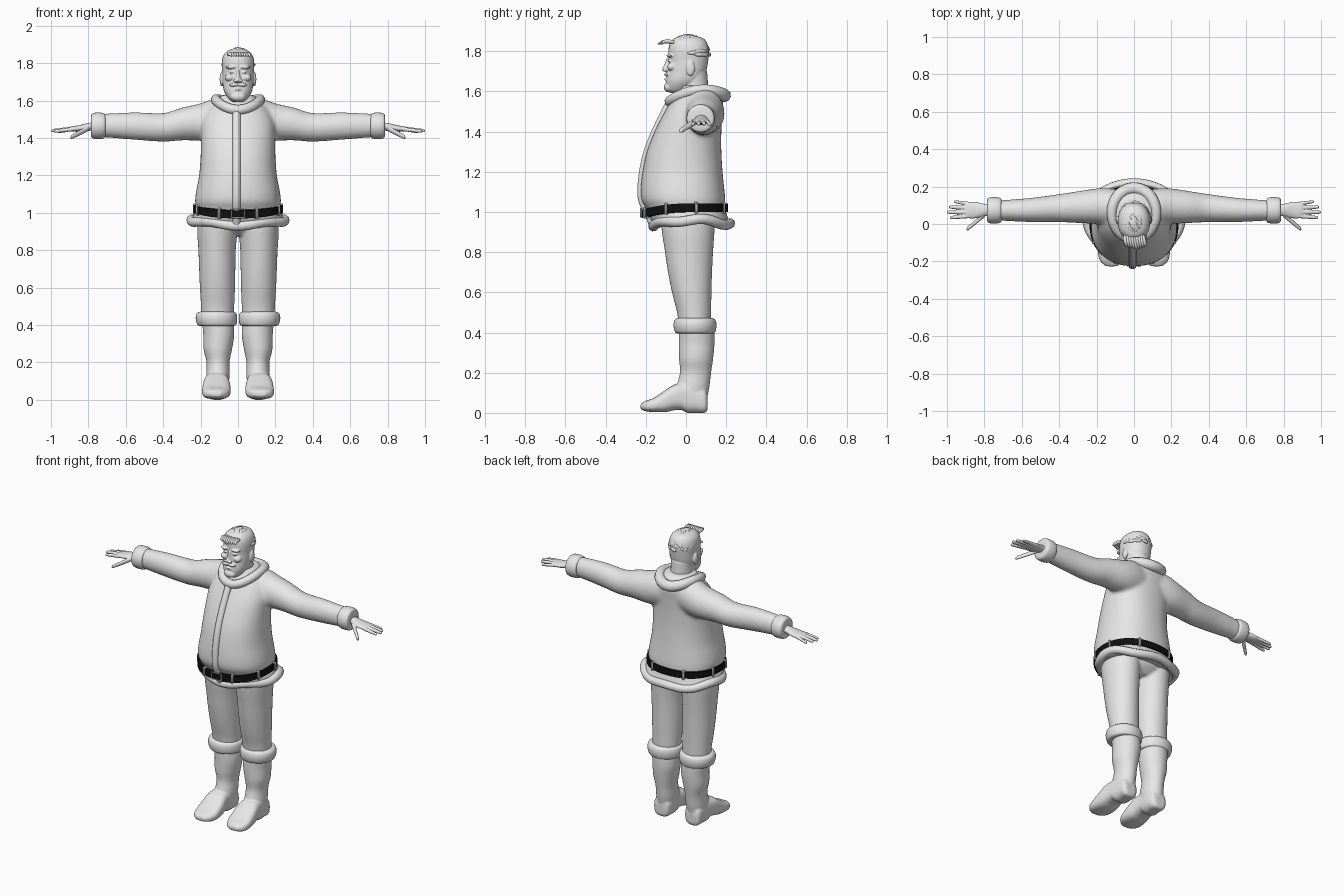
import bpy, bmesh, math, random
from mathutils import Vector, Matrix

if "Cube" in bpy.data.objects:
    bpy.data.objects.remove(bpy.data.objects["Cube"])


def material(name, value):
    mat = bpy.data.materials.new(name)
    mat.use_nodes = True
    mat.diffuse_color = (value, value, value, 1)
    mat.node_tree.nodes["Principled BSDF"].inputs["Base Color"].default_value = mat.diffuse_color
    return mat


GREY = material("light grey", 0.8)
BLACK = material("belt black", 0.005)


def dense(rows, steps=4):
    """Catmull-Rom interpolation of tuples of numbers."""
    out = []
    for i in range(len(rows) - 1):
        p0, p1, p2, p3 = (rows[max(0, min(len(rows) - 1, i + k))] for k in (-1, 0, 1, 2))
        for k in range(steps):
            t = k / steps
            out.append(tuple(
                b + t / 2 * (c - a + t * (2 * a - 5 * b + 4 * c - d + t * (3 * (b - c) + d - a)))
                for a, b, c, d in zip(p0, p1, p2, p3)))
    return out + [tuple(rows[-1])]


def loft(bm, axis, rows, side=1, power=2.0, seg=32, steps=4):
    """Rows are (position on axis, u min, u max, v min, v max)."""
    rings = []
    for t, u0, u1, v0, v1 in dense(rows, steps):
        ring = []
        for k in range(seg):
            a = math.tau * k / seg
            c, s = math.cos(a), math.sin(a)
            u = (u0 + u1) / 2 + (u1 - u0) / 2 * math.copysign(abs(c) ** (2 / power), c)
            v = (v0 + v1) / 2 + (v1 - v0) / 2 * math.copysign(abs(s) ** (2 / power), s)
            x, y, z = {"x": (t, u, v), "y": (u, t, v), "z": (u, v, t)}[axis]
            ring.append(bm.verts.new((x * side, y, z)))
        rings.append(ring)
    for r, q in zip(rings, rings[1:]):
        for k in range(seg):
            bm.faces.new((r[k - 1], r[k], q[k], q[k - 1]))
    bm.faces.new(rings[0])
    bm.faces.new(rings[-1])


def ball(bm, center, size, side=1):
    m = Matrix.Translation((center[0] * side, center[1], center[2])) @ Matrix.Diagonal((*size, 1))
    bmesh.ops.create_uvsphere(bm, u_segments=20, v_segments=12, radius=1, matrix=m)


def finish(bm, name, mat=GREY, voxel=0, smooth=4):
    """Turn a bmesh into an object; a voxel size fuses its pieces."""
    bmesh.ops.recalc_face_normals(bm, faces=bm.faces)
    for f in bm.faces:
        f.smooth = True
    for e in bm.edges:
        e.smooth = len(e.link_faces) < 2 or e.calc_face_angle(0) < 0.8
    mesh = bpy.data.meshes.new(name)
    bm.to_mesh(mesh)
    bm.free()
    mesh.materials.append(mat)
    obj = bpy.data.objects.new(name, mesh)
    bpy.context.collection.objects.link(obj)
    if voxel:
        fuse = obj.modifiers.new("fuse", "REMESH")
        fuse.mode, fuse.voxel_size, fuse.use_smooth_shade = "VOXEL", voxel, True
        relax = obj.modifiers.new("relax", "SMOOTH")
        relax.factor, relax.iterations = 0.5, smooth
    return obj


def tubes(name, paths, radius, cyclic=False, taper=None, mat=GREY):
    curve = bpy.data.curves.new(name, "CURVE")
    curve.dimensions = "3D"
    curve.bevel_depth, curve.bevel_resolution, curve.use_fill_caps = radius, 3, True
    for path in paths:
        spline = curve.splines.new("POLY")
        spline.points.add(len(path) - 1)
        spline.use_cyclic_u = cyclic
        spline.use_smooth = True
        for i, (point, co) in enumerate(zip(spline.points, path)):
            point.co = (*co, 1)
            point.radius = taper[i] if taper else 1
    curve.materials.append(mat)
    obj = bpy.data.objects.new(name, curve)
    bpy.context.collection.objects.link(obj)
    return obj


def ring_path(fn, count=64):
    return [fn(math.tau * k / count) for k in range(count)]


# Jacket: barrel torso and both sleeves fused together
bm = bmesh.new()
torso = [(.94, .25, -.165, .22), (.98, .24, -.185, .205), (1.02, .224, -.2, .195),
         (1.06, .23, -.222, .196), (1.12, .223, -.225, .19), (1.2, .208, -.216, .182),
         (1.3, .2, -.195, .176), (1.4, .198, -.156, .176), (1.48, .195, -.116, .18),
         (1.55, .165, -.075, .185), (1.6, .115, -.04, .17), (1.63, .085, -.03, .14)]
loft(bm, "z", [(z, -w, w, f, b) for z, w, f, b in torso], power=2.25, seg=48)
sleeve = [(.06, .0, .18, 1.4, 1.61), (.13, -.01, .19, 1.385, 1.61), (.2, 0, .19, 1.385, 1.585),
          (.3, .005, .175, 1.387, 1.562), (.4, .01, .16, 1.38, 1.533),
          (.55, .01, .14, 1.39, 1.537), (.7, .017, .128, 1.402, 1.53), (.76, .02, .125, 1.405, 1.525)]
for side in (1, -1):
    loft(bm, "x", sleeve, side)
finish(bm, "jacket", voxel=.011, smooth=6)

# Jacket trims
tubes("hem_trim", [ring_path(lambda a: (
    .25 * math.cos(a), .028 + .19 * math.sin(a),
    .948 + .012 * math.cos(2 * a) + .007 * math.sin(5 * a)))], .026, True)
tubes("collar", [ring_path(lambda a: (
    .118 * math.cos(a), .055 + .135 * math.sin(a),
    1.585 + .02 * math.cos(2 * a) + .015 * math.sin(a)))], .027, True,
    [1 + .25 * max(0, math.sin(math.tau * k / 64)) for k in range(64)])
placket = [(-.08, 1.545), (-.112, 1.48), (-.155, 1.39), (-.193, 1.29), (-.214, 1.19),
           (-.221, 1.1), (-.214, 1.05), (-.19, 1), (-.165, .94)]
tubes("front_placket", [[(-.008, y, z) for y, z in dense(placket)]], .022)

# Belt with loops and buckle
def belt_drop(y):
    return -.025 * max(0, -y / .2) ** 2


bm = bmesh.new()
loft(bm, "z", [(z, -.237, .237, -.22, .208) for z in (1, 1.042)], power=2.25, seg=64, steps=1)
for v in bm.verts:
    v.co.z += belt_drop(v.co.y)
finish(bm, "belt", BLACK)
bm = bmesh.new()
for degrees in (15, 62, 118, 165, 205, 245, 295, 335):
    a = math.radians(degrees)
    x, y = .233 * math.cos(a), -.006 + .213 * math.sin(a)
    place = Matrix.Translation((x, y, 1.021 + belt_drop(y))) @ Matrix.Rotation(a, 4, "Z")
    bmesh.ops.create_cube(bm, size=1, matrix=place @ Matrix.Diagonal((.03, .014, .058, 1)))
loops = finish(bm, "belt_loops")
loops.modifiers.new("round", "BEVEL").width = .004
tubes("buckle", [[(x, -.224, .996 + z) for x, z in
                  ((-.035, -.022), (.035, -.022), (.035, .022), (-.035, .022))]], .004, True)

# Trousers: two legs joined by a pelvis
bm = bmesh.new()
loft(bm, "z", [(1, -.2, .2, -.12, .15), (.93, -.2, .2, -.115, .145), (.88, -.13, .13, -.06, .1)])
leg = [(1, .01, .215, -.13, .15), (.9, .005, .218, -.12, .142), (.8, .012, .212, -.105, .135),
       (.7, .014, .208, -.09, .13), (.6, .016, .204, -.07, .127), (.5, .02, .198, -.045, .125),
       (.42, .025, .195, -.035, .125)]
for side in (1, -1):
    loft(bm, "z", leg, side)
finish(bm, "trousers", voxel=.009)

# Boots and their fur cuffs
shaft = [(.44, .025, .195, -.035, .14), (.35, .02, .186, -.036, .142), (.27, .032, .184, -.035, .135),
         (.2, .045, .168, -.03, .125), (.12, .045, .17, -.05, .115), (.05, .06, .165, -.05, .1)]
foot = [(.108, .085, .145, .02, .08), (.095, .06, .165, 0, .12), (.05, .05, .17, 0, .14),
        (.005, .05, .175, 0, .15), (-.02, .05, .178, .014, .148), (-.06, .045, .185, .013, .14),
        (-.1, .04, .19, .004, .115), (-.16, .042, .192, .004, .075), (-.2, .06, .18, .008, .06),
        (-.226, .09, .15, .018, .046)]
fur = [(.395, .03, .2, -.04, .13), (.402, .01, .217, -.055, .145), (.435, .004, .226, -.062, .152),
       (.463, .01, .22, -.056, .146), (.472, .03, .2, -.04, .13)]
for side, label in ((1, "left"), (-1, "right")):
    bm = bmesh.new()
    loft(bm, "z", shaft, side)
    loft(bm, "y", foot, side, power=2.8)
    for v in bm.verts:
        v.co.z = max(v.co.z, 0)
    finish(bm, label + "_boot", voxel=.006)
    bm = bmesh.new()
    loft(bm, "z", fur, side, seg=40)
    finish(bm, label + "_boot_cuff")

    # Sleeve cuff
    bm = bmesh.new()
    wrist = ((.708, .052), (.715, .066), (.747, .071), (.779, .066), (.786, .05))
    loft(bm, "x", [(x, .073 - r, .073 + r, 1.465 - r, 1.465 + r) for x, r in wrist], side)
    finish(bm, label + "_sleeve_cuff")

    # Hand: palm, four fingers and thumb
    bm = bmesh.new()
    loft(bm, "x", [(.75, .045, .105, 1.44, 1.485), (.8, .042, .108, 1.438, 1.48),
                   (.85, .03, .118, 1.433, 1.468), (.89, .032, .116, 1.435, 1.462),
                   (.905, .045, .105, 1.44, 1.457)], side)
    digits = [((.875, .107, 1.448), (.963, .12, 1.433), .0095), ((.88, .086, 1.45), (.99, .091, 1.437), .0105),
              ((.88, .064, 1.45), (1, .063, 1.438), .011), ((.875, .043, 1.448), (.985, .034, 1.435), .0105),
              ((.8, .05, 1.452), (.895, -.03, 1.402), .014)]
    for base, tip, r in digits:
        base, tip = Vector(base), Vector(tip)
        rows = []
        for f, k in ((0, 1.1), (.35, 1.05), (.7, .95), (.93, .8), (1, .4)):
            x, y, z = base.lerp(tip, f)
            rows.append((x, y - r * k, y + r * k, z - r * k, z + r * k))
        loft(bm, "x", rows, side, seg=14)
    finish(bm, label + "_hand", voxel=.0035, smooth=3)

# Head: skull with beard, neck and facial features
bm = bmesh.new()
loft(bm, "z", [(1.54, -.075, .075, -.03, .125), (1.62, -.068, .068, -.035, .112), (1.7, -.07, .07, -.03, .105)])
skull = [(1.593, .028, -.08, -.02), (1.61, .05, -.096, .02), (1.65, .075, -.1, .075),
         (1.7, .083, -.092, .1), (1.75, .085, -.086, .11), (1.8, .087, -.088, .114),
         (1.84, .079, -.08, .105), (1.864, .058, -.058, .085), (1.876, .028, -.02, .045)]
loft(bm, "z", [(z, -w, w, f, b) for z, w, f, b in skull], power=2.2)
loft(bm, "z", [(1.765, -.009, .009, -.098, -.06), (1.735, -.011, .011, -.107, -.06),
               (1.71, -.017, .017, -.119, -.06), (1.698, -.013, .013, -.108, -.06)], seg=16)
ball(bm, (0, -.096, 1.66), (.02, .012, .007))
ball(bm, (0, -.088, 1.62), (.04, .022, .024))
for side in (1, -1):
    ball(bm, (.036, -.078, 1.778), (.03, .02, .009), side)
    ball(bm, (.045, -.07, 1.722), (.026, .025, .02), side)
    ball(bm, (.022, -.096, 1.684), (.026, .014, .009), side)
    ball(bm, (.017, -.105, 1.706), (.009, .012, .008), side)
    ball(bm, (.033, -.08, 1.752), (.014, .011, .007), side)
    ball(bm, (.088, .022, 1.715), (.01, .022, .038), side)
finish(bm, "head", voxel=.0035, smooth=3)

# Hair: swept clumps over the scalp, jutting out over the forehead
random.seed(7)
clumps = []
for i in range(130):
    turn, lift = random.uniform(0, math.tau), random.uniform(.1, 1.5)
    if math.sin(turn) < .2 and lift < .6:
        lift = random.uniform(.65, 1.5)
    path = []
    for k in range(4):
        d = Vector((math.cos(turn) * math.cos(lift), math.sin(turn) * math.cos(lift), math.sin(lift)))
        d += Vector((.12, -.16, 0)) * k
        d.normalize()
        out = .99 + .018 * k
        path.append((d.x * .085 * out, .012 + d.y * .103 * out, 1.77 + d.z * .104 * out))
    clumps.append(path)
for i in range(9):
    x = -.05 + .0125 * i
    clumps.append([(x, -.06, 1.845), (x + .004, -.09, 1.85),
                   (x + .01, -.115, 1.846), (x + .016, -.142 + abs(x) * .5, 1.834)])
tubes("hair", clumps, .011, taper=(.7, 1, .8, .15))
